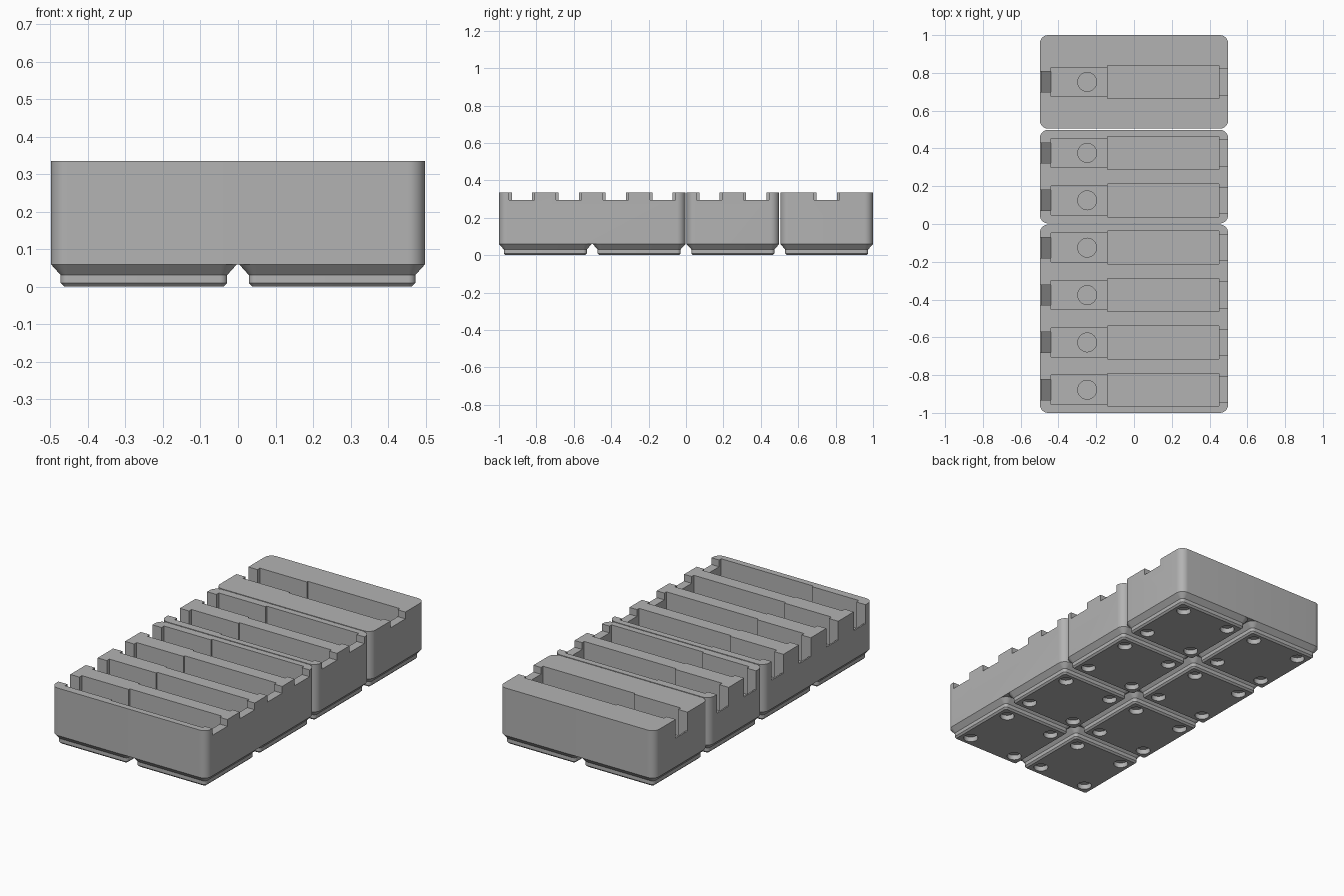
import bpy, bmesh, math
from mathutils import Vector

if "Cube" in bpy.data.objects:
    bpy.data.objects.remove(bpy.data.objects["Cube"], do_unlink=True)

MM = 2 / 167.5            # one millimetre in model units
PITCH = 42 * MM           # grid cell
GAP = 0.5 * MM            # clearance between bins
TOP = 28 * MM
BASE = 5 * MM             # height of the feet
OPEN = TOP + 0.1          # cutters reach above the rim

grey = bpy.data.materials.new("plain grey")
grey.use_nodes = True
grey.diffuse_color = (0.45, 0.45, 0.45, 1)
grey.node_tree.nodes["Principled BSDF"].inputs["Base Color"].default_value = (0.45, 0.45, 0.45, 1)


def make_object(name, bm):
    bmesh.ops.recalc_face_normals(bm, faces=bm.faces)
    mesh = bpy.data.meshes.new(name)
    bm.to_mesh(mesh)
    bm.free()
    mesh.materials.append(grey)
    obj = bpy.data.objects.new(name, mesh)
    bpy.context.collection.objects.link(obj)
    return obj


def rounded_ring(bm, cx, cy, z, hx, hy, r, seg=10):
    """Closed ring of vertices around a rounded rectangle."""
    verts = []
    for k, (sx, sy) in enumerate(((1, 1), (-1, 1), (-1, -1), (1, -1))):
        for i in range(seg + 1):
            a = math.pi / 2 * (k + i / seg)
            verts.append(bm.verts.new((cx + sx * (hx - r) + r * math.cos(a),
                                       cy + sy * (hy - r) + r * math.sin(a), z)))
    return verts


def loft(bm, rings):
    for low, high in zip(rings, rings[1:]):
        n = len(low)
        for i in range(n):
            j = (i + 1) % n
            bm.faces.new((low[i], low[j], high[j], high[i]))
    bm.faces.new(rings[0][::-1])
    bm.faces.new(rings[-1])


def extrude_profile(bm, profile, y, half):
    """Extrude an x-z outline along y."""
    a = [bm.verts.new((x, y - half, z)) for x, z in profile]
    b = [bm.verts.new((x, y + half, z)) for x, z in profile]
    loft(bm, [a, b])


def cylinder(bm, x, y, r, z0, z1, seg=32):
    rings = [[bm.verts.new((x + r * math.cos(t * math.tau / seg),
                            y + r * math.sin(t * math.tau / seg), z))
              for t in range(seg)] for z in (z0, z1)]
    loft(bm, rings)


def cut(obj, bm):
    cutter = make_object("cutter", bm)
    cutter.hide_render = True
    mod = obj.modifiers.new("cut", "BOOLEAN")
    mod.operation = "DIFFERENCE"
    mod.solver = "EXACT"
    mod.object = cutter
    bpy.context.view_layer.objects.active = obj
    bpy.ops.object.modifier_apply(modifier=mod.name)
    bpy.data.objects.remove(cutter, do_unlink=True)


def smooth(obj):
    bpy.ops.object.select_all(action="DESELECT")
    obj.select_set(True)
    bpy.context.view_layer.objects.active = obj
    bpy.ops.object.shade_smooth_by_angle(angle=math.radians(25))


def box_profile(x0, x1, z):
    return [(x0, z), (x1, z), (x1, OPEN), (x0, OPEN)]


# Slot sections: outline and half width
HEAD_FLOOR, BODY_FLOOR = 0.17, 0.11
SLOT = [
    (box_profile(-0.14, 0.45, BODY_FLOOR), 0.087),      # wide pocket
    (box_profile(-0.44, -0.13, HEAD_FLOOR), 0.077),     # narrower pocket
    (box_profile(0.44, 0.60, 0.295), 0.068),            # shallow end notch
    ([(-0.60, 0.225), (-0.49, 0.225), (-0.44, 0.172),   # sloped end notch
      (-0.43, 0.172), (-0.43, OPEN), (-0.60, OPEN)], 0.054),
]


def make_bin(name, y0, cells, slots):
    """A solid bin two cells wide and some cells deep, with slots cut in."""
    hx, hy = PITCH - GAP / 2, (cells * PITCH - GAP) / 2
    cy = y0 + hy
    bm = bmesh.new()
    loft(bm, [rounded_ring(bm, 0, cy, z, hx, hy, 3.75 * MM) for z in (BASE, TOP)])
    body = make_object(name + "_body", bm)
    spacing = cells * PITCH / slots
    centres = [cy + (i - (slots - 1) / 2) * spacing for i in range(slots)]
    for profile, half in SLOT:
        bm = bmesh.new()
        for y in centres:
            extrude_profile(bm, profile, y, half)
        cut(body, bm)
    # round recess in the floor of the narrower pocket
    bm = bmesh.new()
    for y in centres:
        cylinder(bm, -0.248, y, 0.05, HEAD_FLOOR - 0.04, OPEN)
    cut(body, bm)
    smooth(body)

    # stepped feet with four magnet holes each
    foot_steps = [(0, 17.8, 0.8), (0.8, 18.6, 1.6), (2.6, 18.6, 1.6), (5, 20.75, 3.75)]
    for row in range(cells):
        for side in (-1, 1):
            fx = side * PITCH / 2
            fy = y0 - GAP / 2 + (row + 0.5) * PITCH
            bm = bmesh.new()
            loft(bm, [rounded_ring(bm, fx, fy, z * MM, h * MM, h * MM, r * MM)
                      for z, h, r in foot_steps])
            foot = make_object(f"{name}_foot_{row + 1}_{'left' if side > 0 else 'right'}", bm)
            bm = bmesh.new()
            for dx in (-13, 13):
                for dy in (-13, 13):
                    cylinder(bm, fx + dx * MM, fy + dy * MM, 3.25 * MM, -0.05, 2.4 * MM)
            cut(foot, bm)
            smooth(foot)


make_bin("front_bin", -1, 2, 4)
make_bin("middle_bin", -1 + 2 * PITCH, 1, 2)
make_bin("back_bin", -1 + 3 * PITCH, 1, 1)
